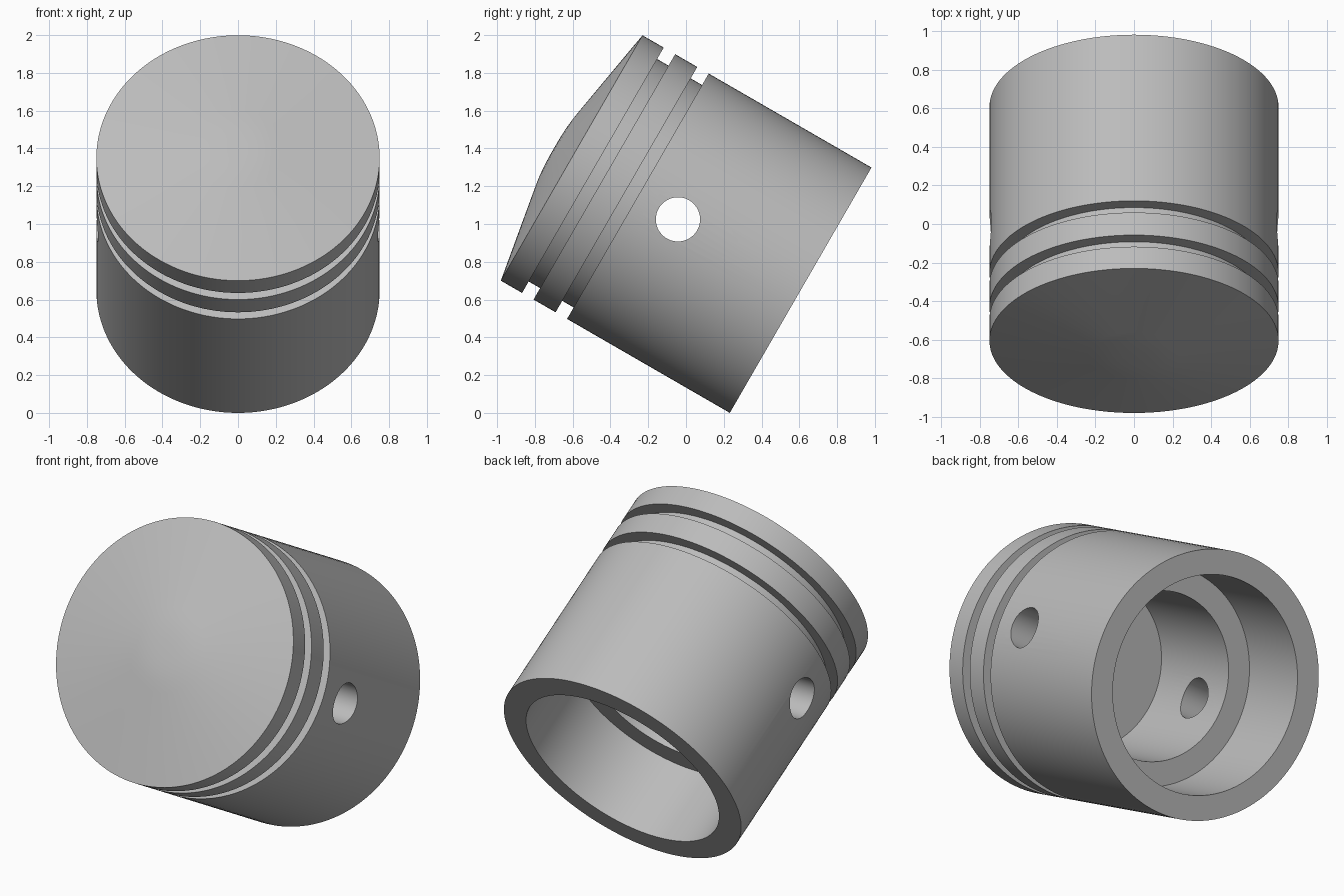
import bpy, bmesh, math
from mathutils import Matrix, Vector

if "Cube" in bpy.data.objects:
    bpy.data.objects.remove(bpy.data.objects["Cube"])

SEGMENTS = 128
R, L = 0.75, 1.40          # outer radius, skirt end to crown edge
TILT = math.radians(60)    # axis leans from +z towards -y

metal = bpy.data.materials.new("grey metal")
metal.diffuse_color = (0.5, 0.5, 0.5, 1)
metal.use_nodes = True
metal.node_tree.nodes["Principled BSDF"].inputs["Base Color"].default_value = metal.diffuse_color

# placement: local z = 0 is the open skirt end
place = Matrix.Translation((0, 0.607, R * math.sin(TILT))) @ Matrix.Rotation(TILT, 4, 'X')


def lathe(name, profile):
    """Revolve (radius, height) points around z; both end points lie on the axis."""
    bm = bmesh.new()
    verts = [bm.verts.new((r, 0, z)) for r, z in profile]
    edges = [bm.edges.new(p) for p in zip(verts, verts[1:])]
    bmesh.ops.spin(bm, geom=verts + edges, cent=(0, 0, 0), axis=(0, 0, 1),
                   angle=math.tau, steps=SEGMENTS, use_duplicate=False)
    bmesh.ops.remove_doubles(bm, verts=bm.verts, dist=1e-5)
    bmesh.ops.recalc_face_normals(bm, faces=bm.faces)
    mesh = bpy.data.meshes.new(name)
    bm.to_mesh(mesh)
    bm.free()
    ob = bpy.data.objects.new(name, mesh)
    bpy.context.collection.objects.link(ob)
    mesh.materials.append(metal)
    return ob


# piston body: shallow crown, two ring grooves, skirt, stepped bore
profile = [(0, L + 0.107), (0.06, L + 0.1065), (0.12, L + 0.104), (0.18, L + 0.098),
           (0.24, L + 0.0885), (R, L)]
for top, bottom in ((0.13, 0.20), (0.335, 0.405)):
    profile += [(R, L - top), (0.68, L - top), (0.68, L - bottom), (R, L - bottom)]
profile += [(R, 0), (0.61, 0), (0.61, 0.473), (0.472, 0.473), (0.472, 1.134), (0, 1.134)]
piston = lathe("piston", profile)

# wrist pin hole straight through both sides
cutter = lathe("pin_hole_cutter", [(0, -1), (0.117, -1), (0.117, 1), (0, 1)])
cutter.data.transform(Matrix.Translation((0, 0, L - 0.65)) @ Matrix.Rotation(math.pi / 2, 4, 'Y'))
for ob in (piston, cutter):
    ob.data.transform(place)
cut = piston.modifiers.new("pin hole", 'BOOLEAN')
cut.operation, cut.solver, cut.object = 'DIFFERENCE', 'EXACT', cutter
bpy.context.view_layer.objects.active = piston
piston.select_set(True)
bpy.ops.object.modifier_apply(modifier=cut.name)
bpy.data.objects.remove(cutter)
bpy.ops.object.shade_smooth_by_angle(angle=math.radians(30))
